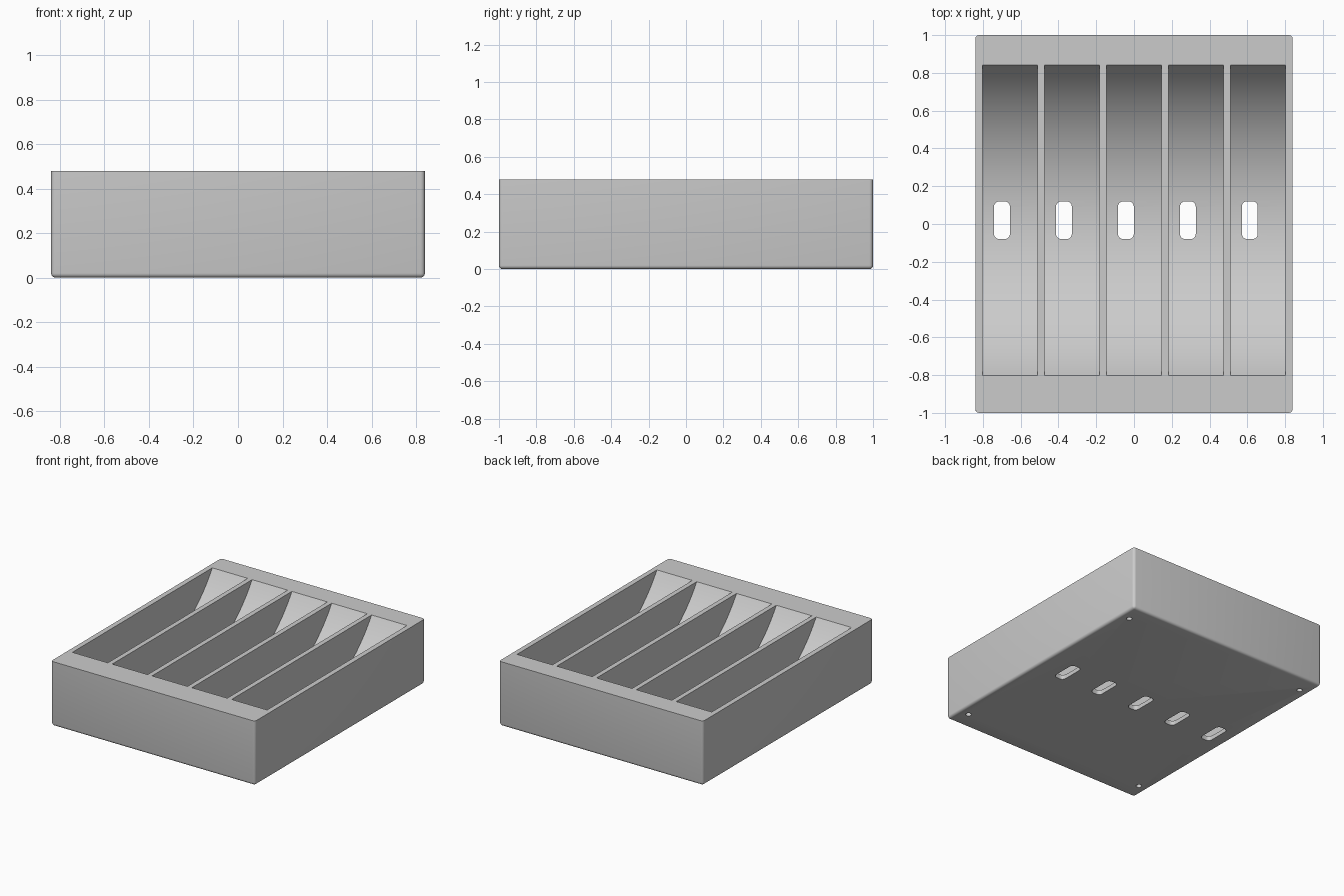
import bpy, bmesh, math
from mathutils import Vector

W, L, H = 1.68, 2.0, 0.48      # outer size of the tray
EDGE = 0.02                    # rounding of outer edges
PITCH, SLOT_W = 0.328, 0.292   # slot spacing and width
MID, HALF = 0.02, 0.823        # slot centre and half length along y
FLOOR = 0.03                   # thinnest floor under the scoops

cube = bpy.data.objects.get("Cube")
if cube:
    bpy.data.objects.remove(cube, do_unlink=True)

grey = bpy.data.materials.new("light_grey")
grey.use_nodes = True
color = (0.6, 0.6, 0.6, 1)
grey.diffuse_color = color
grey.node_tree.nodes["Principled BSDF"].inputs["Base Color"].default_value = color


def make_object(name, bm):
    bmesh.ops.recalc_face_normals(bm, faces=bm.faces)
    mesh = bpy.data.meshes.new(name)
    bm.to_mesh(mesh)
    bm.free()
    mesh.materials.append(grey)
    obj = bpy.data.objects.new(name, mesh)
    bpy.context.collection.objects.link(obj)
    return obj


def prism(name, outline, depth):
    """Extrude a closed outline of 3D points along a vector."""
    bm = bmesh.new()
    face = bm.faces.new([bm.verts.new(p) for p in outline])
    new = bmesh.ops.extrude_face_region(bm, geom=[face])["geom"]
    moved = [g for g in new if isinstance(g, bmesh.types.BMVert)]
    bmesh.ops.translate(bm, verts=moved, vec=Vector(depth))
    return make_object(name, bm)


def rounded_outline(cx, cy, hx, hy, r, z, steps=6):
    """Rounded rectangle; a circle when r equals both half sizes."""
    points = []
    for i, (sx, sy) in enumerate([(1, 1), (-1, 1), (-1, -1), (1, -1)]):
        for k in range(steps + 1):
            a = math.pi / 2 * (i + k / steps)
            points.append((cx + sx * (hx - r) + r * math.cos(a),
                           cy + sy * (hy - r) + r * math.sin(a), z))
    return points


# Tray block with rounded sides and underside, crisp top rim
bm = bmesh.new()
bmesh.ops.create_cube(bm, size=1)
for v in bm.verts:
    v.co = (v.co.x * W, v.co.y * L, (v.co.z + 0.5) * H)
soft = [e for e in bm.edges if min(v.co.z for v in e.verts) < 0.01]
bmesh.ops.bevel(bm, geom=soft, offset=EDGE, segments=4, profile=0.5, affect='EDGES')
tray = make_object("tray", bm)

cutters = []

# Scooped slots: circular arc running from rim to rim
sag = H - FLOOR
radius = (HALF ** 2 + sag ** 2) / (2 * sag)
sweep = math.asin(HALF / radius)
steps = 56
arc = []
for k in range(steps + 1):
    a = sweep * (2 * k / steps - 1)
    arc.append((MID + radius * math.sin(a), FLOOR + radius * (1 - math.cos(a))))
profile = [(MID - HALF, H + 0.1)] + arc + [(MID + HALF, H + 0.1)]
for i in range(-2, 3):
    x = i * PITCH
    outline = [(x - SLOT_W / 2, y, z) for y, z in profile]
    cutters.append(prism("slot_cutter", outline, (SLOT_W, 0, 0)))

# Push-out holes through the floor, slightly right of each slot centre
for i in range(-2, 3):
    outline = rounded_outline(i * PITCH - 0.043, MID, 0.042, 0.1, 0.028, -0.1)
    cutters.append(prism("floor_hole_cutter", outline, (0, 0, 0.25)))

# Blind fixing holes near the underside corners
for sx in (-1, 1):
    for sy in (-1, 1):
        outline = []
        for k in range(24):
            a = math.tau * k / 24
            outline.append((sx * 0.765 + 0.02 * math.cos(a),
                            sy * 0.86 + 0.02 * math.sin(a), -0.1))
        cutters.append(prism("fixing_hole_cutter", outline, (0, 0, 0.18)))

# Cut everything out of the block
bpy.context.view_layer.objects.active = tray
for cutter in cutters:
    cutter.hide_render = True
    mod = tray.modifiers.new("cut", 'BOOLEAN')
    mod.operation = 'DIFFERENCE'
    mod.solver = 'EXACT'
    mod.object = cutter
    bpy.ops.object.modifier_apply(modifier=mod.name)
    bpy.data.objects.remove(cutter, do_unlink=True)

bpy.ops.object.select_all(action='DESELECT')
tray.select_set(True)
bpy.ops.object.shade_smooth_by_angle(angle=math.radians(30))
